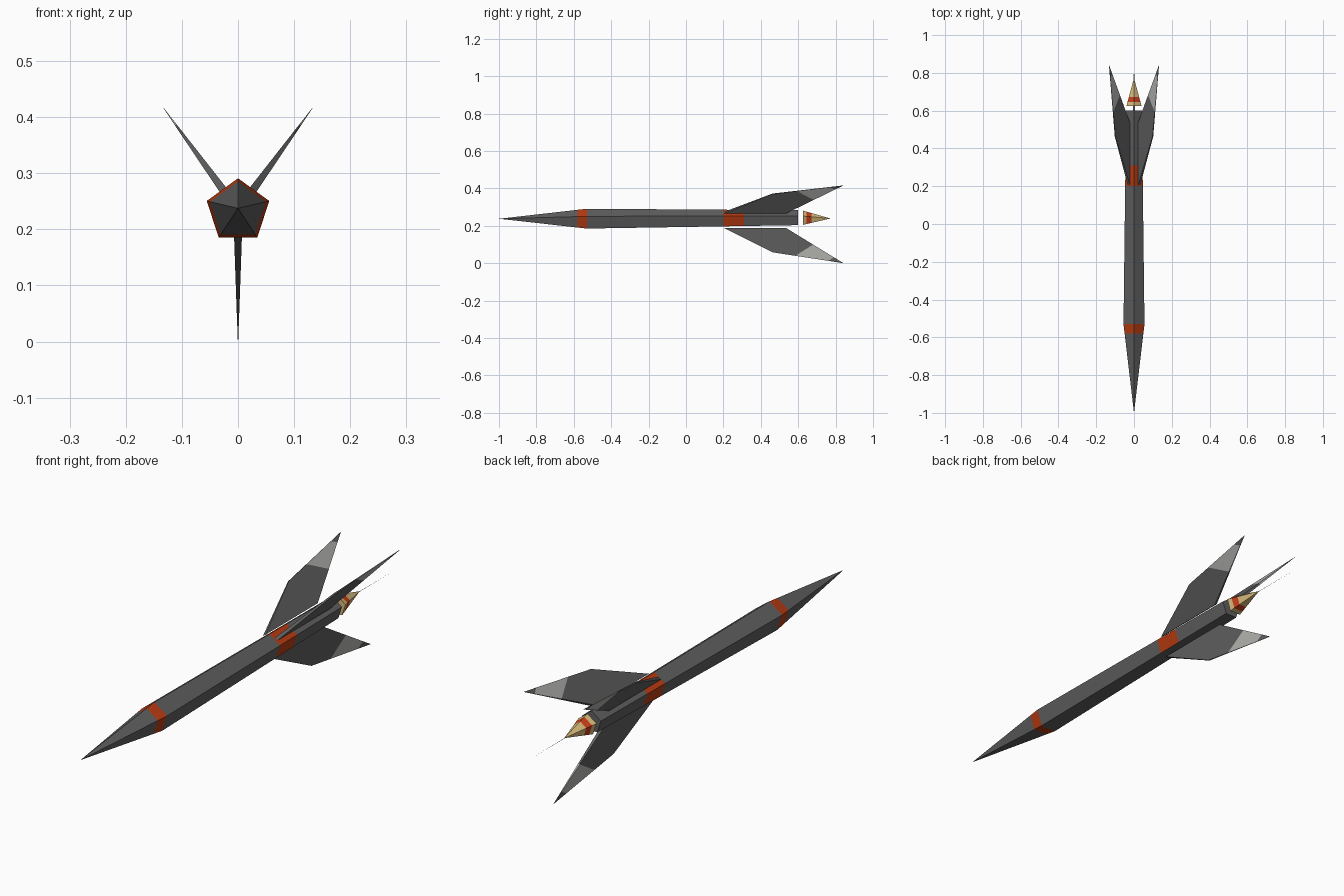
import bpy, bmesh, math
from mathutils import Vector

if "Cube" in bpy.data.objects:
    bpy.data.objects.remove(bpy.data.objects["Cube"])


def mat(name, rgb):
    m = bpy.data.materials.new(name)
    m.diffuse_color = (*rgb, 1)
    m.use_nodes = True
    m.node_tree.nodes["Principled BSDF"].inputs["Base Color"].default_value = m.diffuse_color
    return m


GREY = mat("dark grey", (0.115, 0.115, 0.115))
ORANGE = mat("burnt orange", (0.48, 0.045, 0.006))
LIGHT = mat("light grey", (0.45, 0.45, 0.43))
TAN = mat("tan flame", (0.68, 0.49, 0.20))
RED = mat("flame red", (0.60, 0.05, 0.01))


def finish(name, bm, mats, rule=None):
    bmesh.ops.recalc_face_normals(bm, faces=bm.faces)
    if rule:
        for f in bm.faces:
            f.material_index = rule(f)
    me = bpy.data.meshes.new(name)
    bm.to_mesh(me)
    bm.free()
    for m in mats:
        me.materials.append(m)
    ob = bpy.data.objects.new(name, me)
    bpy.context.collection.objects.link(ob)
    return ob


def loft(sections, cuts=(), sides=5):
    """Skin of pentagons along y from (y, z centre, radius); radius 0 is a point."""
    bm = bmesh.new()
    rings = []
    for y, c, r in sections:
        n = sides if r else 1
        rings.append([bm.verts.new((r * math.sin(math.tau * i / sides), y,
                                    c + r * math.cos(math.tau * i / sides)))
                      for i in range(n)])
    for a, b in zip(rings, rings[1:]):
        for i in range(sides):
            j = (i + 1) % sides
            quad = [a[i % len(a)], a[j % len(a)], b[j % len(b)], b[i % len(b)]]
            bm.faces.new(list(dict.fromkeys(quad)))
    for ring in (rings[0], rings[-1]):
        if len(ring) > 1:
            bm.faces.new(ring)
    for y in cuts:
        slice_mesh(bm, (0, y, 0), (0, 1, 0))
    return bm


def slice_mesh(bm, co, no):
    bmesh.ops.bisect_plane(bm, geom=bm.verts[:] + bm.edges[:] + bm.faces[:],
                           plane_co=co, plane_no=no)


def between(lo, hi):
    return lambda f: int(lo < f.calc_center_median().y < hi)


# Fuselage: nose, tapering pentagonal tube, painted bands
def body_paint(f):
    y = f.calc_center_median().y
    rear = 0.2 < y < 0.31 and f.normal.z > -0.9
    return int(-0.58 < y < -0.535 or rear)


finish("fuselage", loft([(-1, 0.2375, 0), (-0.53, 0.2325, 0.0585), (0.6, 0.239, 0.044)],
                        (-0.58, 0.2, 0.31)), [GREY, ORANGE], body_paint)

# Exhaust flame with red band
finish("exhaust_flame", loft([(0.625, 0.239, 0.042), (0.773, 0.239, 0)],
                             (0.645, 0.672)), [TAN, RED], between(0.645, 0.672))

# Hair-thin trail behind the flame
bm = bmesh.new()
bm.faces.new([bm.verts.new(p) for p in
              ((-0.001, 0.76, 0.238), (0.001, 0.76, 0.238), (0, 1, 0.238))])
finish("trail", bm, [GREY])


# Swept fins, wedge-shaped towards the tip, with a pale stripe
def fin(name, root, out, span):
    side = Vector((out.z, 0, -out.x))
    # y position, height as part of span, half thickness
    profile = [(0.205, 0, 0.007), (0.463, 0.69, 0.0025), (0.842, 1, 0.0003), (0.537, 0, 0.007)]
    bm = bmesh.new()
    left, right = ([bm.verts.new(root + out * h * span + side * t * s + Vector((0, y, 0)))
                    for y, h, t in profile] for s in (-1, 1))
    bm.faces.new(left)
    bm.faces.new(right)
    for i in range(4):
        j = (i + 1) % 4
        bm.faces.new((left[i], left[j], right[j], right[i]))
    bmesh.ops.triangulate(bm, faces=bm.faces[:])
    slope = Vector((0, 1, 0)) + out * 1.6
    for s in (0.82, 1.04):
        slice_mesh(bm, root + Vector((0, s, 0)), slope)

    def paint(f):
        s = (f.calc_center_median() - root).dot(slope)
        return int(0.82 < s < 1.04)
    finish(name, bm, [GREY, LIGHT], paint)


fin("bottom_fin", Vector((0, 0, 0.187)), Vector((0, 0, -1)), 0.187)
a = math.radians(54)
for name, s in (("left_fin", -1), ("right_fin", 1)):
    fin(name, Vector((0.0272 * s, 0, 0.271)), Vector((s * math.cos(a), 0, math.sin(a))), 0.179)
